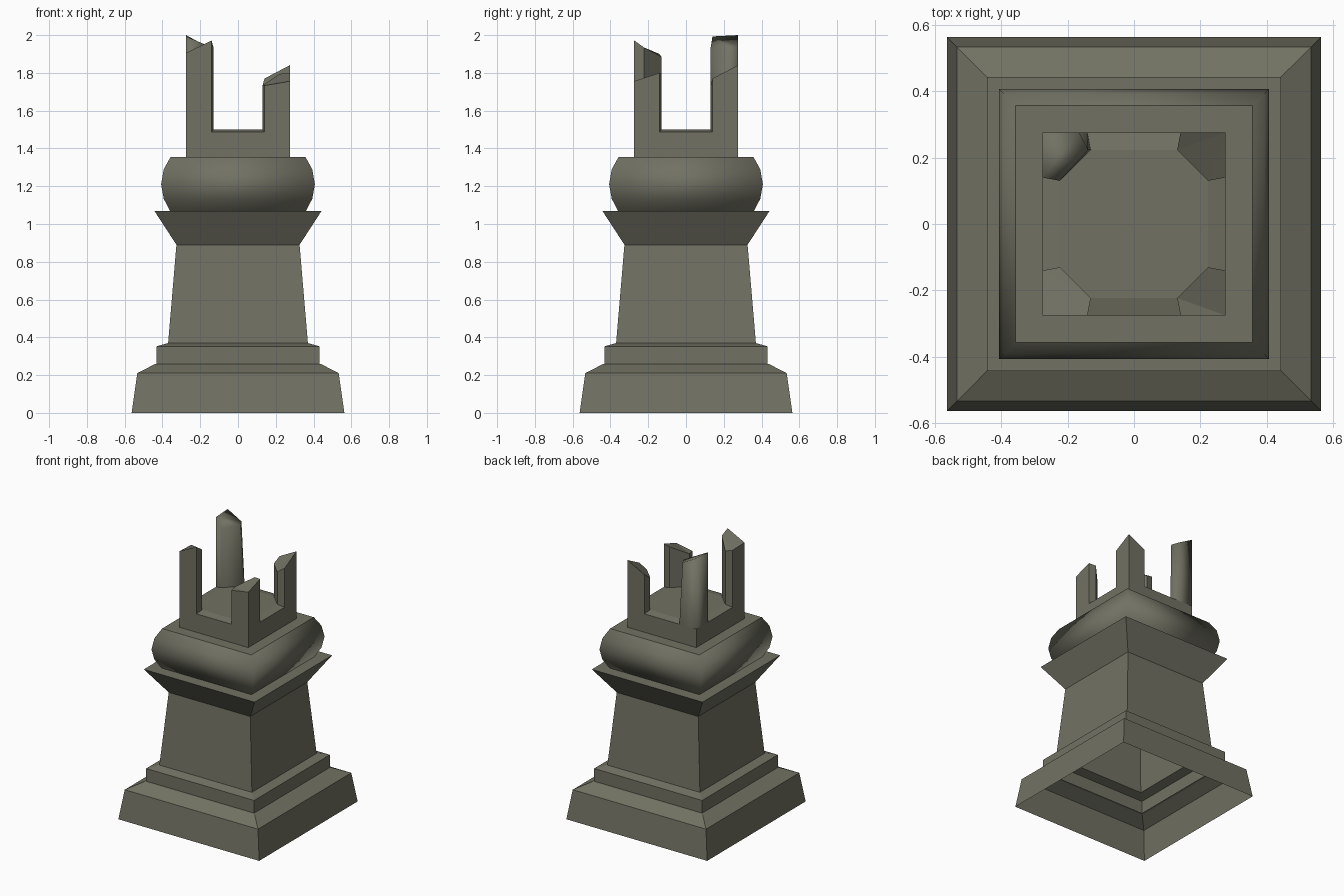
import bpy, bmesh, math

if "Cube" in bpy.data.objects:
    bpy.data.objects.remove(bpy.data.objects["Cube"])

stone = bpy.data.materials.new("olive_grey_stone")
stone.diffuse_color = (0.165, 0.165, 0.125, 1)
stone.use_nodes = True
stone.node_tree.nodes["Principled BSDF"].inputs["Base Color"].default_value = stone.diffuse_color


def add_object(name, bm):
    mesh = bpy.data.meshes.new(name)
    bm.to_mesh(mesh)
    bm.free()
    mesh.materials.append(stone)
    obj = bpy.data.objects.new(name, mesh)
    bpy.context.collection.objects.link(obj)
    return obj


def square_shell(name, profile, smooth=False):
    """Square rings (half width, z) joined into an open shell."""
    bm = bmesh.new()
    rings = [[bm.verts.new((sx * w, sy * w, z))
              for sx, sy in ((-1, -1), (1, -1), (1, 1), (-1, 1))] for w, z in profile]
    for lo, hi in zip(rings, rings[1:]):
        for i in range(4):
            j = (i + 1) % 4
            bm.faces.new((lo[i], lo[j], hi[j], hi[i])).smooth = smooth
    if smooth:  # keep the four mitred corners crisp
        for e in bm.edges:
            if e.is_manifold and e.calc_face_angle() > math.radians(40):
                e.smooth = False
    return add_object(name, bm)


# Stepped base, tapered shaft and flared cornice (open underneath)
square_shell("base_and_shaft", [
    (0.563, 0), (0.533, 0.21), (0.443, 0.257), (0.432, 0.26), (0.432, 0.352),
    (0.37, 0.37), (0.326, 0.89), (0.443, 1.07), (0.36, 1.07)])

# Rounded cushion and the ledge on top of it
square_shell("cushion", [
    (0.36, 1.07), (0.393, 1.133), (0.407, 1.21), (0.393, 1.29), (0.357, 1.355)], True)
square_shell("cushion_top", [(0.357, 1.355), (0.275, 1.355)])

# Broken crown: low wall, sunken floor and four snapped corner posts
bm = bmesh.new()
V = bm.verts.new
R, A, B, C = 0.275, 0.14, 0.13, 0.223   # wall, gap edge, inner gap edge, inner face
FOOT, SILL, FLOOR = 1.355, 1.488, 1.50

# Top heights: corner, front/back gap edge, inner a, inner b, side gap edge; then top facets
posts = {
    (-1, -1): ([1.905, 1.972, 1.935, 1.885, 1.90], [(0, 1, 2, 4), (2, 3, 4)]),
    (1, -1): ([1.756, 1.733, 1.735, 1.795, 1.80], [(0, 1, 2), (0, 2, 3, 4)]),
    (1, 1): ([1.841, 1.77, 1.733, 1.733, 1.77], [(0, 1, 2), (0, 2, 3), (0, 3, 4)]),
    (-1, 1): ([2.0, 1.94, 1.935, 1.93, 1.993], [(0, 1, 2, 3, 4)]),
}
plan = [(R, R), (A, R), (B, C), (C, B), (R, A)]
levels = [SILL, SILL, FLOOR, FLOOR, SILL]
base, foot = {}, {}
for (sx, sy), (heights, facets) in posts.items():
    worn = (sx, sy) == (-1, 1)
    low = [V((sx * x, sy * y, z)) for (x, y), z in zip(plan, levels)]
    top = [V((sx * x, sy * y, z)) for (x, y), z in zip(plan, heights)]
    if worn:                             # chipped back edge
        top[1].co.x = -0.165
        top[2].co.x = -0.138
    for i in range(5):
        j = (i + 1) % 5
        bm.faces.new((low[i], low[j], top[j], top[i])).smooth = worn
    for f in facets:
        bm.faces.new([top[i] for i in f]).smooth = worn
    base[sx, sy] = low
    foot[sx, sy] = V((sx * R, sy * R, FOOT))

# Walls and sloping sills between neighbouring posts
for s in (-1, 1):
    for k0, k1, edge, inner in (((-1, s), (1, s), 1, 2), ((s, -1), (s, 1), 4, 3)):
        p, q = base[k0], base[k1]
        bm.faces.new((foot[k0], foot[k1], q[0], q[edge], p[edge], p[0]))
        bm.faces.new((p[edge], q[edge], q[inner], p[inner]))

# Octagonal floor
floor = [v for low in base.values() for v in (low[2], low[3])]
floor.sort(key=lambda v: math.atan2(v.co.y, v.co.x))
bm.faces.new(floor)
bmesh.ops.recalc_face_normals(bm, faces=bm.faces)
add_object("broken_crown", bm)
